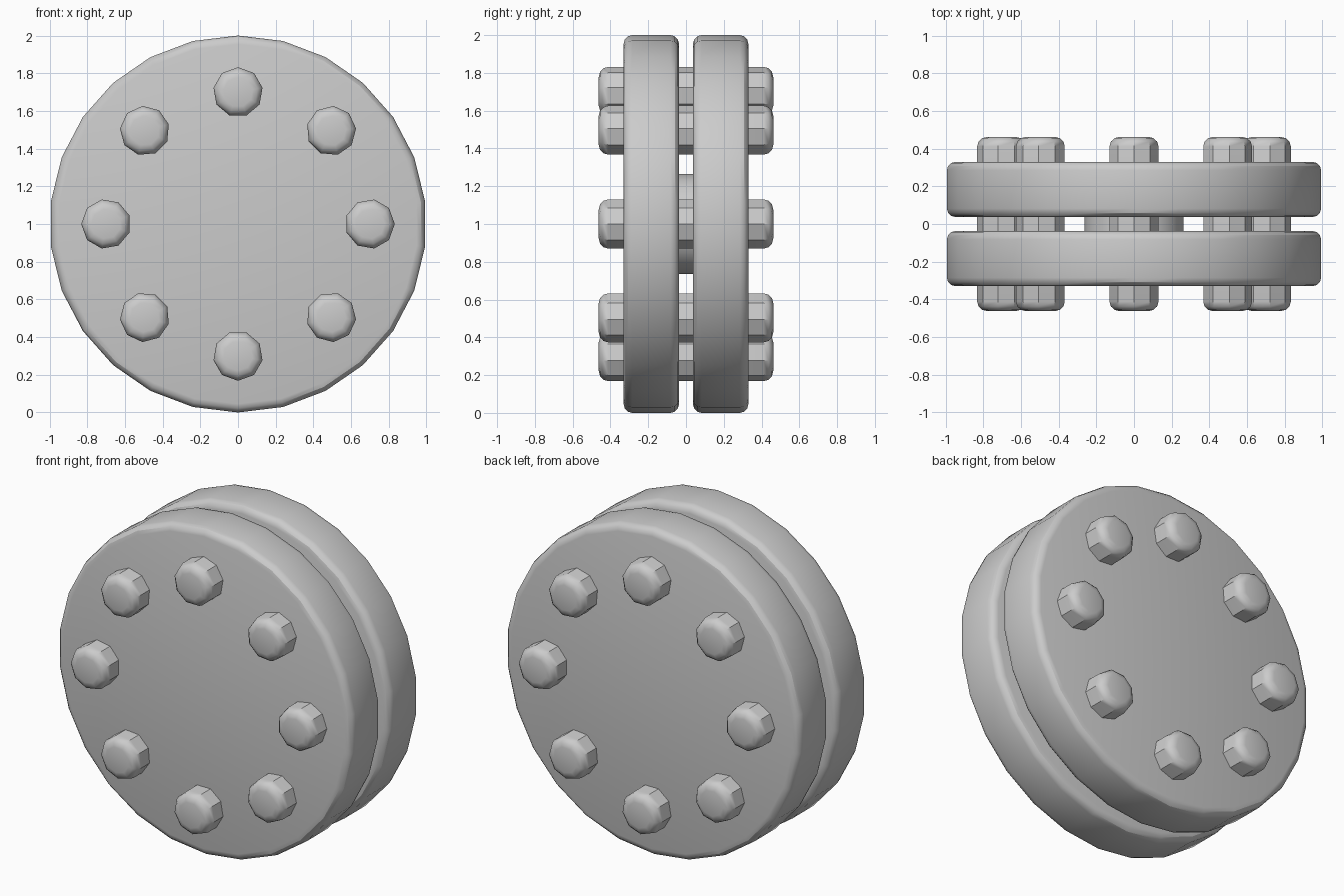
import bpy
from math import pi, sin, cos
from mathutils import Matrix

cube = bpy.data.objects.get("Cube")
if cube:
    bpy.data.objects.remove(cube, do_unlink=True)

steel = bpy.data.materials.new("grey_steel")
steel.use_nodes = True
GREY = (0.6, 0.6, 0.6, 1)
steel.diffuse_color = GREY
steel.node_tree.nodes["Principled BSDF"].inputs["Base Color"].default_value = GREY


def rod(name, sides, radius, y0, y1, x=0, z=1, turn=0, bevel=0, smooth=30):
    """Prism along y with one corner up (then turned clockwise) and rounded rims."""
    bpy.ops.mesh.primitive_cylinder_add(vertices=sides, radius=radius, depth=y1 - y0)
    ob = bpy.context.object
    ob.name = name
    ob.data.transform(Matrix.Rotation(turn, 4, 'Y') @ Matrix.Rotation(pi / 2, 4, 'X')
                      @ Matrix.Rotation(pi, 4, 'Z') @ Matrix.Scale(-1, 4, (0, 1, 0)))
    ob.data.flip_normals()
    ob.location = (x, (y0 + y1) / 2, z)
    ob.data.materials.append(steel)
    if bevel:
        mod = ob.modifiers.new("rounded_rim", 'BEVEL')
        mod.width = bevel
        mod.segments = 3
        mod.limit_method = 'ANGLE'
        mod.angle_limit = pi / 3
        bpy.ops.object.modifier_apply(modifier=mod.name)
    bpy.ops.object.shade_smooth_by_angle(angle=smooth * pi / 180)
    return ob


# Two thick flange discs with a hub between them
rod("front_disc", 26, 1, -0.33, -0.037, bevel=0.045)
rod("back_disc", 26, 1, 0.037, 0.33, bevel=0.045)
rod("centre_hub", 26, 0.265, -0.1, 0.1)

# Ring of bolts running right through both discs
for i in range(8):
    a = i * pi / 4
    rod(f"bolt_{i + 1}", 9, 0.132, -0.462, 0.462, x=0.7 * sin(a), z=1 + 0.7 * cos(a),
        turn=a, bevel=0.05, smooth=35)
